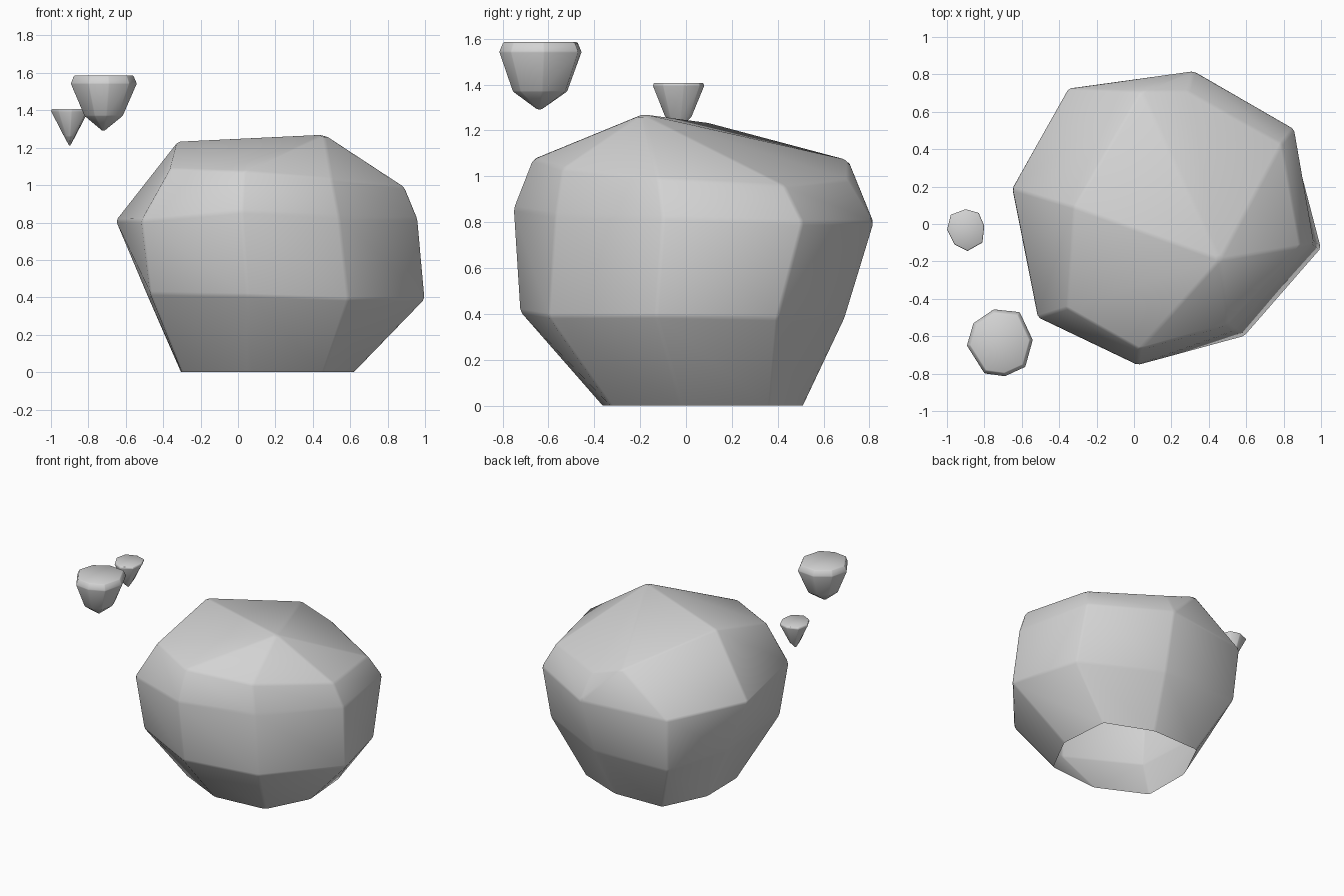
import bpy, bmesh, math

if "Cube" in bpy.data.objects:
    bpy.data.objects.remove(bpy.data.objects["Cube"])

stone = bpy.data.materials.new("grey stone")
stone.diffuse_color = (0.65, 0.65, 0.65, 1)
stone.use_nodes = True
stone.node_tree.nodes["Principled BSDF"].inputs["Base Color"].default_value = stone.diffuse_color


def boulder(name, rings, top=None, bottom=None, open_base=False, splits=(), bevel=0.012):
    """Skin stacked rings; close each end with a point fan or a flat face.
    splits: (level, side) pairs whose quad is folded from upper-first to lower-next corner."""
    bm = bmesh.new()
    loops = [[bm.verts.new(p) for p in ring] for ring in rings]
    n = len(loops[0])
    for level, (lo, hi) in enumerate(zip(loops, loops[1:])):
        for i in range(n):
            j = (i + 1) % n
            if (level, i) in splits:
                bm.faces.new((lo[i], lo[j], hi[i]))
                bm.faces.new((lo[j], hi[j], hi[i]))
            else:
                bm.faces.new((lo[i], lo[j], hi[j], hi[i]))
    for loop, tip, is_open in ((loops[0], bottom, open_base), (loops[-1], top, False)):
        if tip:
            v = bm.verts.new(tip)
            for i in range(n):
                bm.faces.new((loop[i], loop[(i + 1) % n], v))
        elif not is_open:
            bm.faces.new(loop)
    bmesh.ops.recalc_face_normals(bm, faces=bm.faces)
    # slightly worn edges, except around the open base
    worn = [e for e in bm.edges
            if not e.is_boundary and e.calc_face_angle(0) > math.radians(5)]
    bmesh.ops.bevel(bm, geom=worn, offset=bevel, segments=1, profile=0.5,
                    affect='EDGES', clamp_overlap=True)
    me = bpy.data.meshes.new(name)
    bm.to_mesh(me)
    bm.free()
    me.materials.append(stone)
    ob = bpy.data.objects.new(name, me)
    bpy.context.collection.objects.link(ob)
    bpy.ops.object.select_all(action='DESELECT')
    ob.select_set(True)
    bpy.context.view_layer.objects.active = ob
    bpy.ops.object.shade_smooth_by_angle(angle=math.radians(40))
    return ob


def scaled(outline, centre, z, sx, sy):
    """Copy of a plan outline, scaled about its centre at height z."""
    cx, cy = centre
    return [(cx + (x - cx) * sx, cy + (y - cy) * sy, z) for x, y in outline]


# large boulder, hollow underneath: foot, belly, shoulder and crown rings, off-centre peak
foot = [(-.305, .18, 0), (-.15, .50, 0), (.24, .51, 0), (.59, .37, 0),
        (.62, -.02, 0), (.46, -.33, 0), (.06, -.365, 0), (-.30, -.19, 0)]
belly = [(-.48, .19, .40), (-.33, .69, .39), (.29, .69, .38), (.86, .40, .38),
         (1.0, -.13, .39), (.59, -.60, .39), (.05, -.725, .41), (-.47, -.46, .42)]
shoulder = [(-.655, .19, .81), (-.35, .725, .79), (.32, .82, .80), (.855, .51, .80),
            (.96, -.10, .82), (.54, -.57, .83), (.02, -.755, .86), (-.515, -.50, .81)]
crown = [(-.32, .09, 1.235), (.04, .71, 1.07), (.29, .71, .985), (.79, .43, .96),
         (.89, -.12, .99), (.50, -.54, 1.035), (.03, -.67, 1.075), (-.36, -.45, 1.09)]
boulder("large_boulder", [foot, belly, shoulder, crown], top=(.46, -.19, 1.272),
        open_base=True, splits={(2, 1)})

# medium floating stone: flat top, tapering to a blunt point
outline = [(-.54, -.62), (-.61, -.47), (-.75, -.455), (-.86, -.53),
           (-.895, -.65), (-.80, -.80), (-.69, -.815), (-.58, -.765)]
c = (-.72, -.64)
boulder("medium_stone",
        [scaled(outline, c, 1.37, .58, .66), scaled(outline, c, 1.543, 1, 1),
         scaled(outline, c, 1.585, .9, .9)],
        bottom=(-.72, -.64, 1.285), bevel=.004)

# small floating stone: the same form, sharper
outline = [(-.80, -.01), (-.83, .06), (-.90, .08), (-.98, .05),
           (-1.0, -.03), (-.96, -.11), (-.89, -.145), (-.81, -.10)]
c = (-.90, -.035)
boulder("small_stone",
        [scaled(outline, c, 1.26, .3, .52), scaled(outline, c, 1.395, 1, 1),
         scaled(outline, c, 1.407, .96, .96)],
        bottom=(-.90, -.03, 1.205), bevel=.002)
